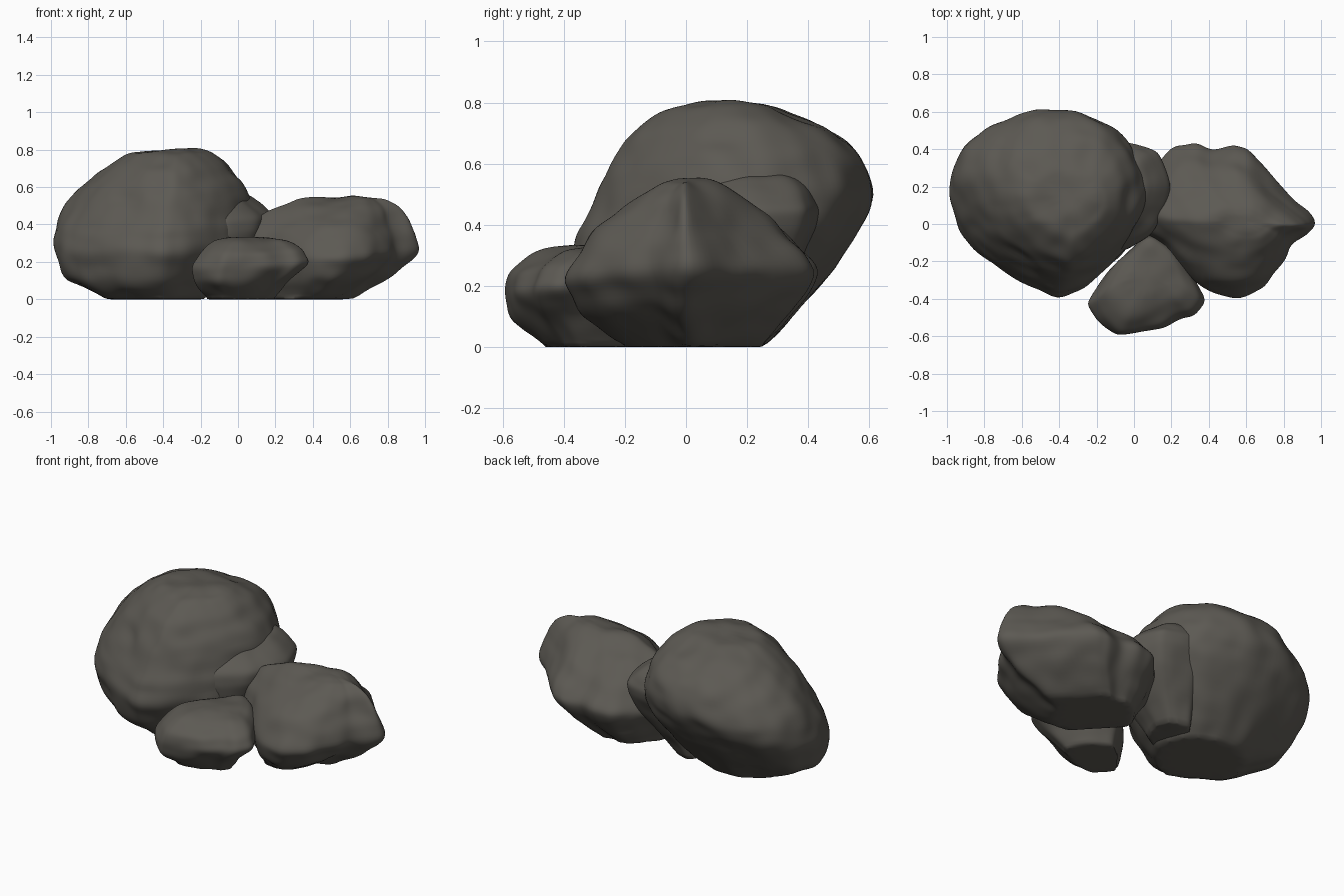
import bpy
import bmesh
from mathutils import Vector, noise

if "Cube" in bpy.data.objects:
    bpy.data.objects.remove(bpy.data.objects["Cube"], do_unlink=True)

# One warm dark grey stone colour
stone = bpy.data.materials.new("dark_grey_stone")
stone.use_nodes = True
stone_colour = (0.108, 0.101, 0.087, 1.0)
stone.diffuse_color = stone_colour
bsdf = next(node for node in stone.node_tree.nodes if node.type == 'BSDF_PRINCIPLED')
bsdf.inputs["Base Color"].default_value = stone_colour
bsdf.inputs["Roughness"].default_value = 0.9


def unit_outline(points):
    """Scale a plan outline so that it spans 0..1 on both axes."""
    xs, ys = zip(*points)
    width, depth = max(xs) - min(xs), max(ys) - min(ys)
    return [((x - min(xs)) / width, (y - min(ys)) / depth) for x, y in points]


def weather(mesh, bump, offset):
    """Push the surface in and out with broad dents and smaller chips."""
    normals = [vert.normal.copy() for vert in mesh.vertices]
    for vert, normal in zip(mesh.vertices, normals):
        if vert.co.z < 0.005:
            continue
        place = vert.co + offset
        broad = noise.noise(place * 4)
        chips = noise.noise(place * 9)
        strata = noise.noise(Vector((place.x * 5, place.y * 5, place.z * 14)))
        vert.co += normal * bump * (broad + chips * 0.5 + strata * 0.35)
        vert.co.z = max(vert.co.z, 0)


def make_boulder(name, outline, layers, tilt, bump, offset):
    """Loft the outline through layers of (z, left, right, front, back).

    The tilt raises the middle layers towards the left side and the back.
    """
    outline = unit_outline(outline)
    bottom, top = layers[0][0], layers[-1][0]
    bm = bmesh.new()
    rings = []
    for z, left, right, front, back in layers:
        level = (z - bottom) / (top - bottom)
        lean = 4 * level * (1 - level)
        rings.append([bm.verts.new((
            left + u * (right - left),
            front + v * (back - front),
            z + lean * (tilt[0] * (u - 0.5) + tilt[1] * (v - 0.5))))
            for u, v in outline])
    count = len(outline)
    for lower, upper in zip(rings, rings[1:]):
        for i in range(count):
            j = (i + 1) % count
            bm.faces.new((lower[i], lower[j], upper[j], upper[i]))
    base = bm.faces.new(rings[0])
    bm.faces.new(rings[-1])
    # Firm edge around the flat resting face
    crease = bm.edges.layers.float.new("crease_edge")
    for edge in base.edges:
        edge[crease] = 0.8
    bmesh.ops.recalc_face_normals(bm, faces=bm.faces)
    mesh = bpy.data.meshes.new(name)
    bm.to_mesh(mesh)
    bm.free()
    mesh.materials.append(stone)

    boulder = bpy.data.objects.new(name, mesh)
    bpy.context.collection.objects.link(boulder)
    bpy.ops.object.select_all(action='DESELECT')
    boulder.select_set(True)
    bpy.context.view_layer.objects.active = boulder
    # Split the planes first so that rounding stays close to the edges
    for label, kind, levels in (("planes", 'SIMPLE', 1),
                                ("rounding", 'CATMULL_CLARK', 2)):
        modifier = boulder.modifiers.new(label, 'SUBSURF')
        modifier.subdivision_type = kind
        modifier.levels = levels
        bpy.ops.object.modifier_apply(modifier=modifier.name)
    weather(boulder.data, bump, Vector(offset))
    bpy.ops.object.shade_smooth_by_angle(angle=1.2)


# Tall boulder with a flat crown and an overhanging back
make_boulder(
    "large_boulder",
    [(-1, .2), (-.94, .4), (-.84, .5), (-.58, .62), (-.32, .62), (-.13, .54),
     (0, .42), (.08, .24), (.07, .04), (-.05, -.15), (-.25, -.33),
     (-.4, -.4), (-.6, -.31), (-.85, -.13), (-.95, 0)],
    [(0, -.7, -.18, -.22, .25), (.11, -.93, -.04, -.33, .38),
     (.29, -1, .07, -.4, .55), (.43, -.98, .08, -.37, .62),
     (.6, -.86, .04, -.28, .57), (.71, -.72, -.05, -.21, .46),
     (.785, -.58, -.14, -.08, .3), (.795, -.45, -.2, .02, .25)],
    (.05, .1), .018, (3, 1, 7))

# Lower shoulder stepping out of the tall boulder
make_boulder(
    "side_ledge",
    [(-.25, .3), (-.12, .46), (.06, .42), (.14, .38), (.2, .2), (.16, .06),
     (.1, -.06), (-.08, -.17), (-.25, -.05)],
    [(.02, -.25, -.05, -.05, .25), (.22, -.25, .12, -.13, .37),
     (.36, -.25, .19, -.17, .44), (.44, -.25, .2, -.16, .46),
     (.5, -.25, .13, -.1, .43), (.56, -.25, .06, -.04, .38)],
    (0, .04), .014, (2, 6, 1))

# Wide boulder with a ridge along its length and a pointed end
make_boulder(
    "medium_boulder",
    [(-.05, .1), (.1, .34), (.2, .43), (.32, .455), (.42, .42), (.54, .455),
     (.63, .42), (.82, .18), (1, 0), (.85, -.1), (.81, -.2), (.72, -.33),
     (.58, -.42), (.4, -.4), (.1, -.1)],
    [(0, .1, .59, -.2, .25), (.11, .02, .86, -.36, .36),
     (.24, -.05, 1, -.42, .455), (.38, 0, .96, -.3, .31),
     (.49, .15, .89, -.17, .17), (.535, .35, .8, -.09, .09),
     (.545, .45, .72, -.04, .05)],
    (.02, .03), .018, (8, 5, 2))

# Low boulder resting in front of the gap
make_boulder(
    "small_boulder",
    [(-.26, -.43), (-.21, -.35), (-.1, -.2), (.08, -.05), (.25, -.16),
     (.4, -.4), (.33, -.49), (.25, -.51), (.15, -.57), (0, -.61), (-.1, -.61),
     (-.2, -.52)],
    [(0, -.17, .2, -.46, -.15), (.1, -.24, .3, -.58, -.08),
     (.19, -.26, .4, -.61, -.05), (.26, -.21, .36, -.58, -.05),
     (.31, -.13, .28, -.49, -.06), (.33, -.04, .2, -.38, -.12)],
    (.02, .03), .016, (4, 9, 6))
